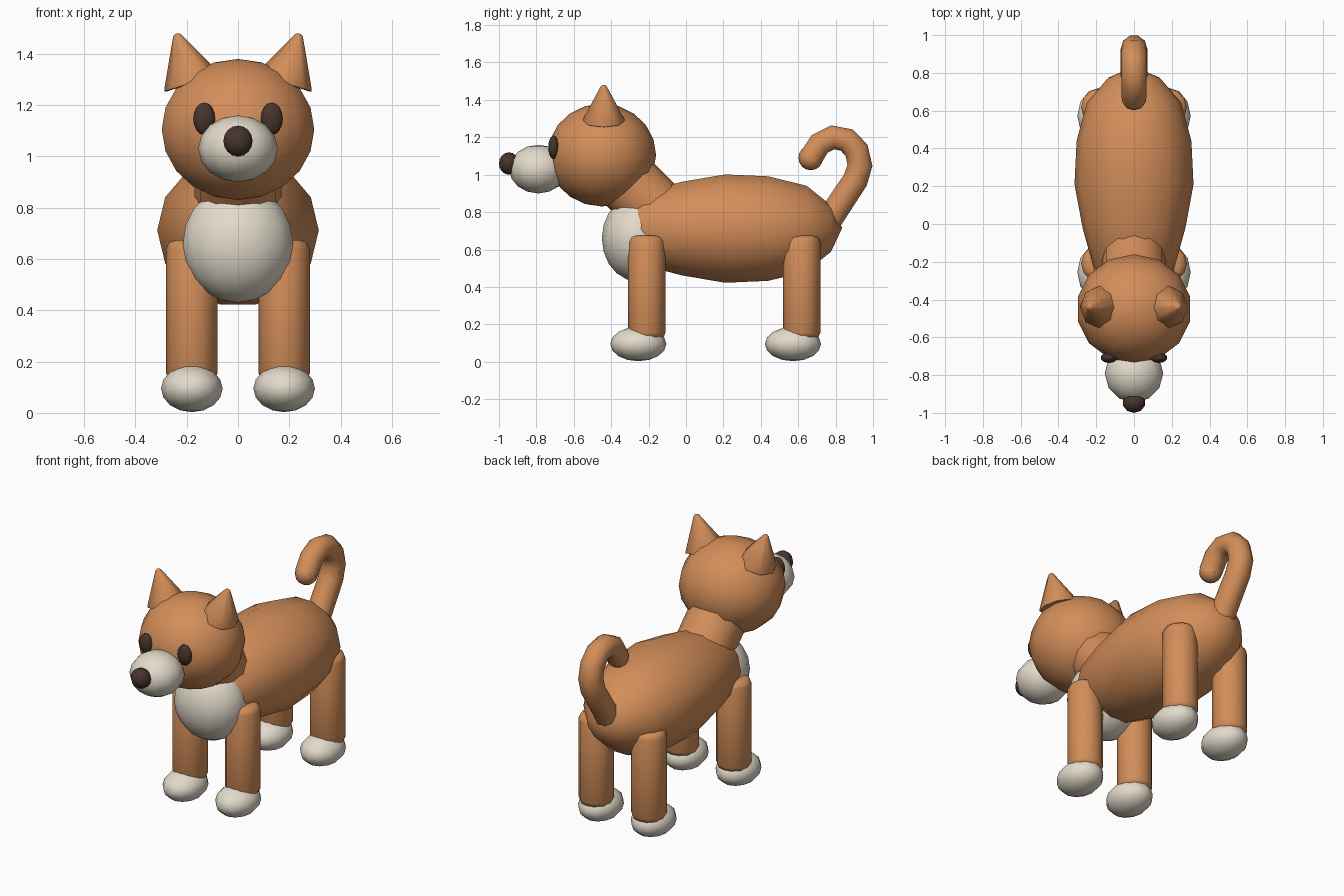
import bpy, math
from mathutils import Vector

if "Cube" in bpy.data.objects:
    bpy.data.objects.remove(bpy.data.objects["Cube"])


def material(name, rgb):
    m = bpy.data.materials.new(name)
    m.diffuse_color = (*rgb, 1)
    m.use_nodes = True
    m.node_tree.nodes["Principled BSDF"].inputs["Base Color"].default_value = m.diffuse_color
    return m


FUR = material("orange_fur", (0.65, 0.27, 0.10))
CREAM = material("cream_fur", (0.77, 0.71, 0.60))
DARK = material("dark_brown", (0.06, 0.035, 0.027))


def finish(ob, name, mat, angle=60):
    ob.name = name
    ob.data.materials.append(mat)
    bpy.ops.object.shade_smooth_by_angle(angle=math.radians(angle))
    return ob


def ellipsoid(name, centre, radii, mat, seg=14, rings=10):
    bpy.ops.mesh.primitive_uv_sphere_add(segments=seg, ring_count=rings, radius=1, location=centre)
    ob = bpy.context.object
    ob.scale = radii
    bpy.ops.object.transform_apply(location=False, rotation=False, scale=True)
    return finish(ob, name, mat)


def cone(name, start, end, r1, r2, mat, sides, bevel=0):
    a, b = Vector(start), Vector(end)
    bpy.ops.mesh.primitive_cone_add(vertices=sides, radius1=r1, radius2=r2,
                                    depth=(b - a).length, location=(a + b) / 2)
    ob = bpy.context.object
    ob.rotation_euler = (b - a).to_track_quat('Z', 'Y').to_euler()
    if bevel:
        mod = ob.modifiers.new("round_ends", 'BEVEL')
        mod.width, mod.segments = bevel, 2
        mod.limit_method, mod.angle_limit = 'ANGLE', math.radians(50)
        bpy.ops.object.modifier_apply(modifier=mod.name)
    return finish(ob, name, mat, 50)


# Body: rings along y, (y, radius factor), fuller at the rear
profile = [(-0.37, 0.36), (-0.23, 0.68), (-0.02, 0.865), (0.21, 1.0),
           (0.44, 0.965), (0.645, 0.79), (0.775, 0.43)]
N = 14
verts = [(0.315 * f * math.cos(2 * math.pi * i / N), y, 0.712 + 0.297 * f * math.sin(2 * math.pi * i / N))
         for y, f in profile for i in range(N)]
faces = [(r * N + i, r * N + N + i, r * N + N + (i + 1) % N, r * N + (i + 1) % N)
         for r in range(len(profile) - 1) for i in range(N)]
front, back = len(verts), len(verts) + 1
verts += [(0, -0.41, 0.712), (0, 0.835, 0.715)]
last = (len(profile) - 1) * N
for i in range(N):
    j = (i + 1) % N
    faces += [(front, i, j), (back, last + j, last + i)]
mesh = bpy.data.meshes.new("body")
mesh.from_pydata(verts, [], faces)
body = bpy.data.objects.new("body", mesh)
bpy.context.collection.objects.link(body)
bpy.ops.object.select_all(action='DESELECT')
body.select_set(True)
bpy.context.view_layer.objects.active = body
finish(body, "body", FUR)

# Chest, neck and head
ellipsoid("chest", (0, -0.26, 0.66), (0.22, 0.19, 0.23), CREAM)
cone("neck", (0, -0.18, 0.83), (0, -0.40, 1.05), 0.17, 0.17, FUR, 12)
ellipsoid("head", (0, -0.45, 1.105), (0.305, 0.29, 0.275), FUR)
ellipsoid("muzzle", (0, -0.79, 1.03), (0.155, 0.155, 0.13), CREAM, 12, 8)
ellipsoid("nose", (0, -0.947, 1.06), (0.06, 0.053, 0.06), DARK, 10, 8)

# Paired parts
for s, side in ((-1, "left"), (1, "right")):
    ellipsoid(f"eye_{side}", (s * 0.132, -0.708, 1.147), (0.045, 0.028, 0.063), DARK, 10, 8)
    cone(f"ear_{side}", (s * 0.178, -0.44, 1.285), (s * 0.24, -0.44, 1.48), 0.117, 0.012, FUR, 8, 0.012)
    for end, leg_y, paw_y in (("front", -0.21, -0.255), ("back", 0.618, 0.572)):
        cone(f"{end}_leg_{side}", (s * 0.18, leg_y, 0.12), (s * 0.18, leg_y, 0.675), 0.1, 0.1, FUR, 12, 0.035)
        ellipsoid(f"{end}_paw_{side}", (s * 0.18, paw_y, 0.095), (0.12, 0.15, 0.092), CREAM, 12, 8)

# Curled tail, with a rounded tip
path = [(0.76, 0.75), (0.845, 0.88), (0.905, 0.97), (0.93, 1.05), (0.912, 1.13),
        (0.86, 1.185), (0.785, 1.2), (0.715, 1.165), (0.667, 1.09)]
curve = bpy.data.curves.new("tail", 'CURVE')
curve.dimensions = '3D'
curve.bevel_depth, curve.bevel_resolution = 0.066, 3
curve.use_fill_caps = True
spline = curve.splines.new('POLY')
spline.points.add(len(path) - 1)
for i, (p, (y, z)) in enumerate(zip(spline.points, path)):
    p.co = (0, y, z, 1)
    p.radius = 1.1 - 0.1 * i / (len(path) - 1)
tail = bpy.data.objects.new("tail", curve)
bpy.context.collection.objects.link(tail)
bpy.ops.object.select_all(action='DESELECT')
tail.select_set(True)
bpy.context.view_layer.objects.active = tail
bpy.ops.object.convert(target='MESH')
finish(bpy.context.object, "tail", FUR)
ellipsoid("tail_tip", (0, 0.667, 1.09), (0.066, 0.066, 0.066), FUR, 10, 8)
